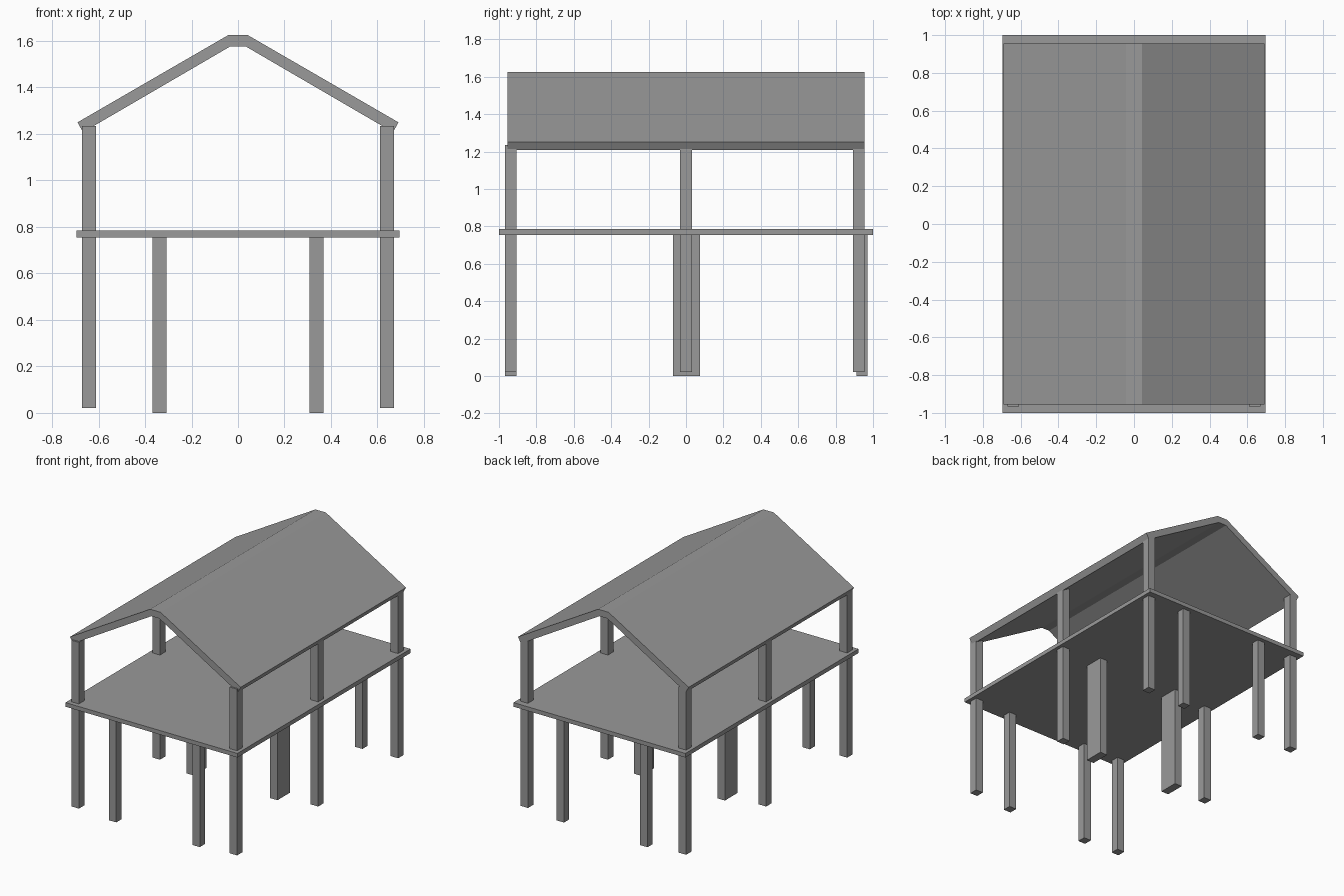
import bpy
import bmesh
from mathutils import Matrix, Vector

cube = bpy.data.objects.get("Cube")
if cube:
    bpy.data.objects.remove(cube, do_unlink=True)

grey = bpy.data.materials.new("concrete_grey")
grey.use_nodes = True
COLOUR = (0.32, 0.32, 0.32, 1)
grey.diffuse_color = COLOUR
grey.node_tree.nodes["Principled BSDF"].inputs["Base Color"].default_value = COLOUR


def finish(name, bm):
    bmesh.ops.recalc_face_normals(bm, faces=bm.faces)
    mesh = bpy.data.meshes.new(name)
    bm.to_mesh(mesh)
    bm.free()
    mesh.materials.append(grey)
    obj = bpy.data.objects.new(name, mesh)
    bpy.context.collection.objects.link(obj)
    return obj


def box(name, x, y, z):
    """Box spanning the given (low, high) range on each axis."""
    bm = bmesh.new()
    size = [hi - lo for lo, hi in (x, y, z)]
    centre = [(hi + lo) / 2 for lo, hi in (x, y, z)]
    bmesh.ops.create_cube(bm, size=1, matrix=Matrix.Translation(centre) @ Matrix.Diagonal((*size, 1)))
    return finish(name, bm)


# Upper floor slab
box("floor_slab", (-0.695, 0.695), (-1, 1), (0.755, 0.785))

# Tall outer posts carry the roof, short inner posts carry the floor
rows = {
    "front": ((-0.967, -0.905), (-0.967, -0.905)),
    "middle": ((-0.031, 0.031), (-0.07, 0.076)),
    "back": ((0.893, 0.955), (0.912, 0.97)),
}
for row, (outer_y, inner_y) in rows.items():
    for side, sign in (("left", 1), ("right", -1)):
        top = 1.235
        box(f"{row}_{side}_outer_post", sorted((sign * 0.61, sign * 0.67)), outer_y, (0.02, top))
        box(f"{row}_{side}_inner_post", sorted((sign * 0.308, sign * 0.368)), inner_y, (0, 0.755))

# Gabled roof shell with a narrow flat ridge, extruded along y
half = [(0.69, 1.25), (0.042, 1.625)]
under = [(0.032, 1.577), (0.667, 1.207)]
profile = half + [(-x, z) for x, z in reversed(half)]
profile += [(-x, z) for x, z in reversed(under)] + under
bm = bmesh.new()
end = bm.faces.new([bm.verts.new((x, -0.955, z)) for x, z in profile])
ret = bmesh.ops.extrude_face_region(bm, geom=[end], use_keep_orig=True)
moved = [v for v in ret["geom"] if isinstance(v, bmesh.types.BMVert)]
bmesh.ops.translate(bm, verts=moved, vec=Vector((0, 1.91, 0)))
finish("roof", bm)
